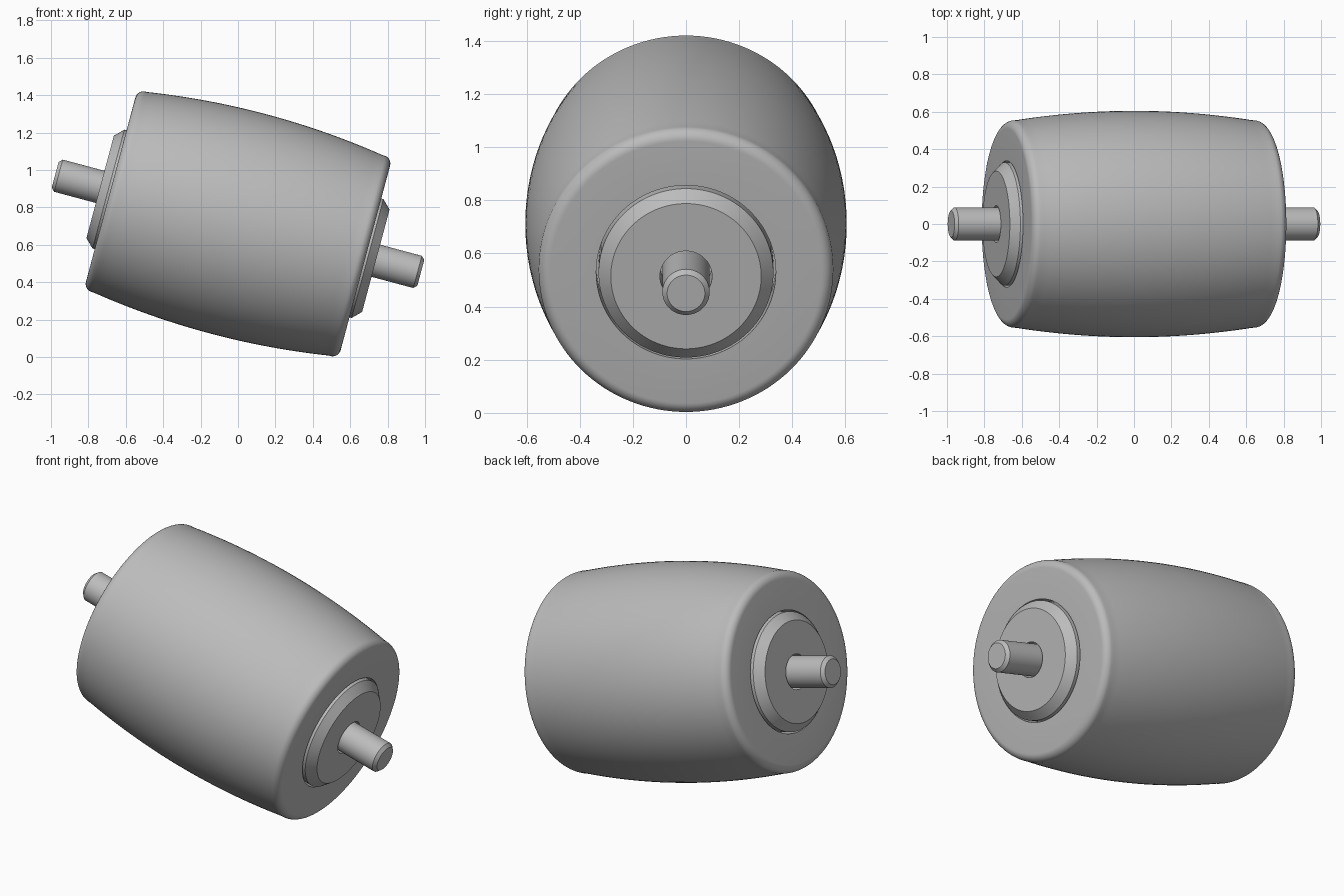
import bpy, bmesh
from math import cos, sin, pi, radians
from mathutils import Matrix

cube = bpy.data.objects.get("Cube")
if cube:
    bpy.data.objects.remove(cube)

SEGMENTS = 128
TILT = Matrix.Translation((0, 0, 0.712)) @ Matrix.Rotation(radians(15), 4, 'Y')

grey = bpy.data.materials.new("plain_grey")
grey.use_nodes = True
grey.diffuse_color = (0.5, 0.5, 0.5, 1)
grey.node_tree.nodes["Principled BSDF"].inputs["Base Color"].default_value = (0.5, 0.5, 0.5, 1)


def mirrored(half):
    """Complete a profile of (along, radius) points by reflecting it end to end."""
    return [(-x, r) for x, r in reversed(half)] + half


def lathe(name, profile, closed):
    """Revolve a profile about the tilted roller axis."""
    bm = bmesh.new()
    verts = [bm.verts.new((x, 0, r)) for x, r in profile]
    edges = [bm.edges.new(pair) for pair in zip(verts, verts[1:])]
    if closed:
        edges.append(bm.edges.new((verts[-1], verts[0])))
    bmesh.ops.spin(bm, geom=verts + edges, cent=(0, 0, 0), axis=(1, 0, 0),
                   angle=2 * pi, steps=SEGMENTS, use_duplicate=False)
    bmesh.ops.remove_doubles(bm, verts=bm.verts, dist=0.0001)
    bmesh.ops.recalc_face_normals(bm, faces=bm.faces)
    mesh = bpy.data.meshes.new(name)
    bm.to_mesh(mesh)
    bm.free()
    mesh.materials.append(grey)
    obj = bpy.data.objects.new(name, mesh)
    obj.matrix_world = TILT
    bpy.context.collection.objects.link(obj)
    bpy.ops.object.select_all(action='DESELECT')
    obj.select_set(True)
    bpy.context.view_layer.objects.active = obj
    bpy.ops.object.shade_smooth_by_angle(angle=radians(25))
    return obj


# Barrel: crowned outside, rounded rims, open bore
END, BORE, FILLET = 0.705, 0.338, 0.045
crown = [(0.65 * i / 16, 0.605 - 0.05 * (i / 16) ** 2) for i in range(1, 17)]
rim = [(END - FILLET + FILLET * cos(a), 0.51 + FILLET * sin(a))
       for a in (radians(81 - 81 * i / 8) for i in range(9))]
half = crown + rim + [(END, BORE)]
lathe("roller_barrel", mirrored(half), True)

# Bearing caps: chamfered rings with a clearance hole for the axle
for side, label in ((-1, "right"), (1, "left")):
    ring = [(0.55, 0.098), (0.763, 0.098), (0.763, 0.283), (0.717, 0.329), (0.55, 0.329)]
    lathe(label + "_bearing_cap", [(side * x, r) for x, r in ring], True)

# Collars that close the gaps behind the caps
lathe("inner_core", mirrored([(0.6, 0.08), (0.6, BORE)]), True)

# Axle with chamfered ends
lathe("axle", mirrored([(0.994, 0.089), (1.012, 0.071), (1.012, 0)]), False)
